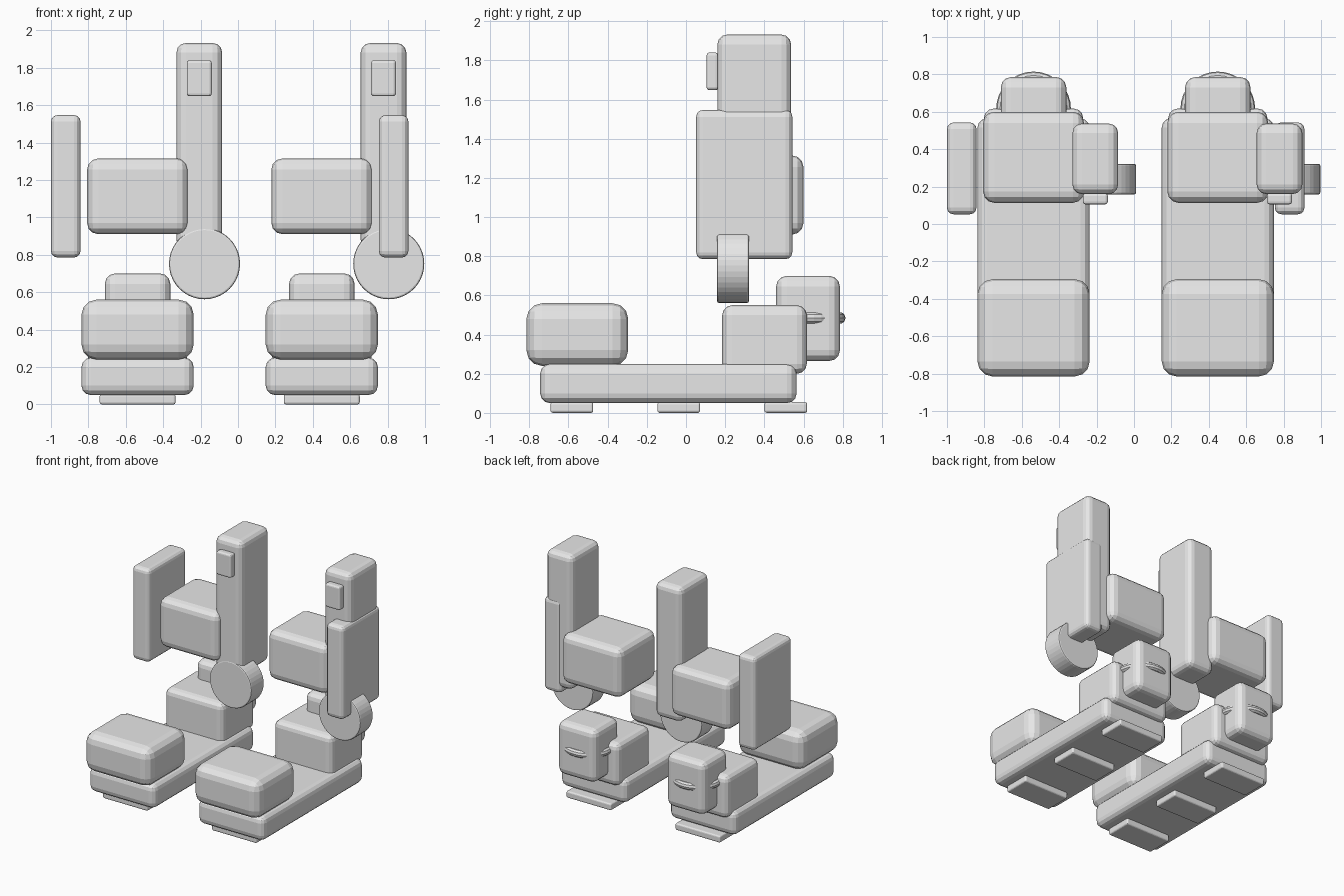
import bpy
import math

cube = bpy.data.objects.get("Cube")
if cube:
    bpy.data.objects.remove(cube, do_unlink=True)

grey = bpy.data.materials.new("light_grey")
grey.use_nodes = True
grey.diffuse_color = (0.8, 0.8, 0.8, 1)
grey.node_tree.nodes["Principled BSDF"].inputs["Base Color"].default_value = (0.8, 0.8, 0.8, 1)


def finish(name, bevel, segments=3):
    """Name the active object, colour it and round its sharp edges."""
    obj = bpy.context.object
    obj.name = name
    obj.data.materials.append(grey)
    if bevel:
        mod = obj.modifiers.new("rounded_edges", "BEVEL")
        mod.width = bevel
        mod.segments = segments
        mod.limit_method = "ANGLE"
        mod.angle_limit = math.radians(40)
    return obj


def box(name, x, y, z, bevel):
    """Rounded box from its low and high limits on each axis."""
    spans = (x, y, z)
    bpy.ops.mesh.primitive_cube_add(size=1, location=[sum(s) / 2 for s in spans])
    obj = bpy.context.object
    for vert in obj.data.vertices:
        for axis, (low, high) in enumerate(spans):
            vert.co[axis] *= high - low
    return finish(name, bevel)


def around(centre, half):
    return (centre - half, centre + half)


# Two matching legs, one per side; only the side panel is mirrored
for side, cx, outward in (("right", -0.537, -1), ("left", 0.448, 1)):
    # Foot
    box(f"{side}_sole", around(cx, 0.3), (-0.745, 0.565), (0.05, 0.25), 0.05)
    box(f"{side}_toe_cap", around(cx, 0.3), (-0.815, -0.295), (0.24, 0.56), 0.08)
    box(f"{side}_heel", around(cx, 0.265), (0.185, 0.617), (0.2, 0.55), 0.05)
    for place, cy in (("front", -0.583), ("middle", -0.037), ("back", 0.51)):
        box(f"{side}_{place}_tread", around(cx, 0.203), around(cy, 0.109), (0, 0.055), 0.012)

    # Ankle block with a thin ring around it
    box(f"{side}_ankle", around(cx, 0.175), (0.46, 0.786), (0.265, 0.7), 0.055)
    bpy.ops.mesh.primitive_torus_add(location=(cx, 0.615, 0.485), major_radius=0.17,
                                     minor_radius=0.03, major_segments=32, minor_segments=10)
    finish(f"{side}_ankle_ring", 0)

    # Shin block and tall column
    box(f"{side}_shin_block", around(cx, 0.27), (0.113, 0.6), (0.91, 1.315), 0.06)
    col = cx + 0.33
    box(f"{side}_column", around(col, 0.122), (0.16, 0.537), (0.83, 1.932), 0.05)
    box(f"{side}_column_plate", around(col, 0.067), (0.105, 0.165), (1.648, 1.84), 0.015)

    # Wheel at the foot of the column
    bpy.ops.mesh.primitive_cylinder_add(vertices=40, radius=0.19, depth=0.164,
                                        location=(cx + 0.358, 0.24, 0.752),
                                        rotation=(math.radians(90), 0, 0))
    finish(f"{side}_wheel", 0.01, 2)

    # Outer side panel
    box(f"{side}_side_panel", around(cx + outward * 0.384, 0.079), (0.052, 0.543),
        (0.785, 1.547), 0.035)
